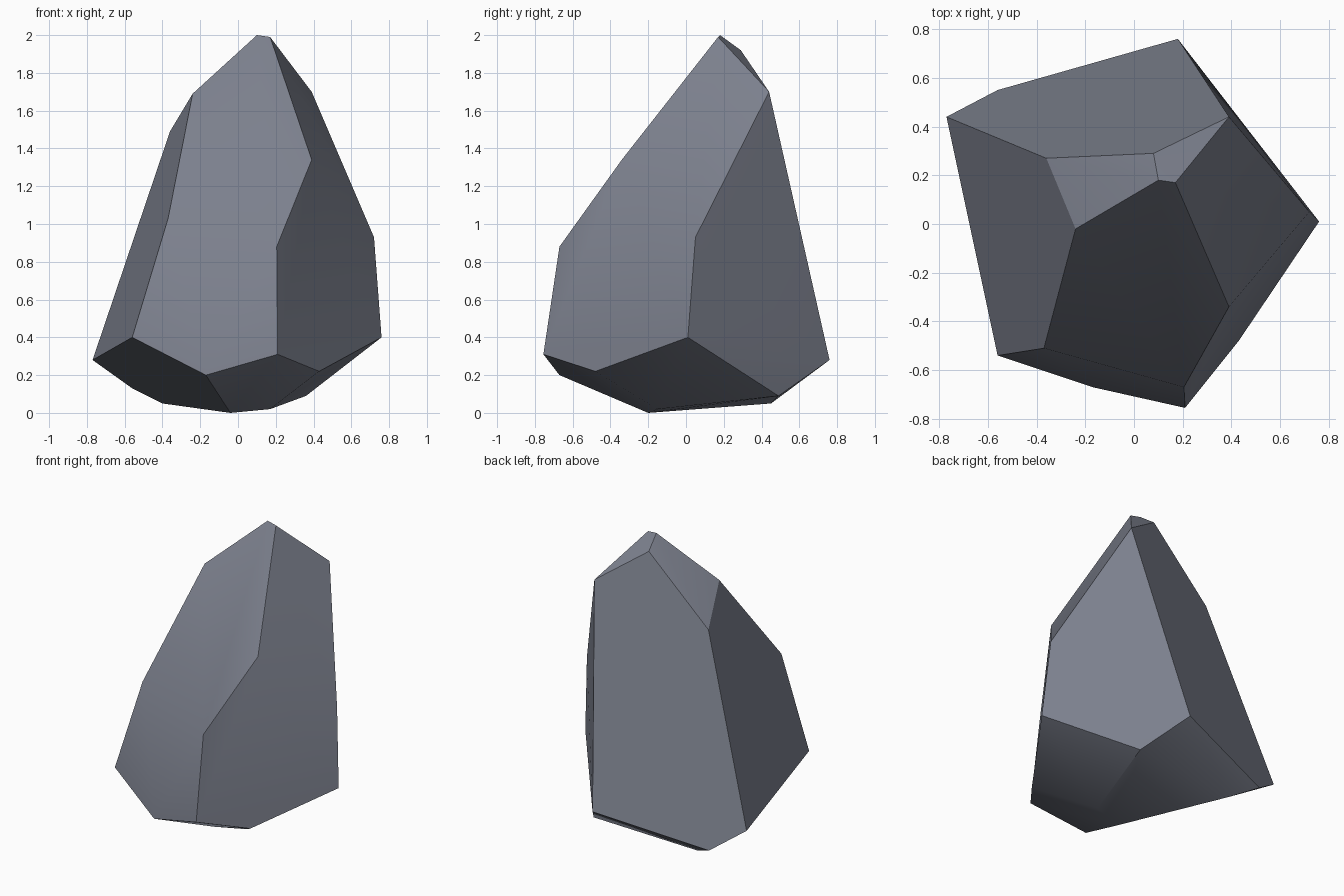
import bpy, bmesh, math

if "Cube" in bpy.data.objects:
    bpy.data.objects.remove(bpy.data.objects["Cube"])

# Corner points of the faceted boulder, grouped by region
crown = [(0.10, 0.18, 2.0), (0.17, 0.17, 1.99), (0.08, 0.29, 1.92),
         (0.39, 0.44, 1.70), (-0.24, -0.02, 1.69), (-0.36, 0.27, 1.49)]
waist = [(0.39, -0.34, 1.34), (-0.37, -0.51, 1.03),
         (0.72, 0.05, 0.93), (0.205, -0.67, 0.88)]
skirt = [(-0.56, -0.54, 0.40), (0.76, 0.01, 0.40), (0.21, -0.755, 0.31),
         (-0.77, 0.44, 0.28), (0.18, 0.76, 0.28), (0.43, -0.48, 0.22),
         (-0.17, -0.67, 0.20), (-0.56, 0.55, 0.13)]
base = [(0.36, 0.49, 0.09), (-0.40, 0.45, 0.05),
        (0.17, -0.15, 0.02), (-0.04, -0.20, 0.0)]

# Wrap the points in a hull, then merge nearly flat triangles
bm = bmesh.new()
for p in crown + waist + skirt + base:
    bm.verts.new(p)
res = bmesh.ops.convex_hull(bm, input=bm.verts[:])
bmesh.ops.delete(bm, geom=[v for v in bm.verts if not v.link_faces], context='VERTS')
bmesh.ops.dissolve_limit(bm, angle_limit=math.radians(2),
                         verts=bm.verts[:], edges=bm.edges[:])
bmesh.ops.recalc_face_normals(bm, faces=bm.faces[:])
mesh = bpy.data.meshes.new("boulder")
bm.to_mesh(mesh)
bm.free()

boulder = bpy.data.objects.new("boulder", mesh)
bpy.context.collection.objects.link(boulder)

# Slate grey stone
stone = bpy.data.materials.new("slate_grey")
stone.diffuse_color = (0.20, 0.215, 0.265, 1)
stone.use_nodes = True
stone.node_tree.nodes["Principled BSDF"].inputs["Base Color"].default_value = stone.diffuse_color
mesh.materials.append(stone)

# Soft shading between shallow facets, crisp ridges elsewhere
bpy.context.view_layer.objects.active = boulder
boulder.select_set(True)
bpy.ops.object.shade_smooth_by_angle(angle=math.radians(32))
